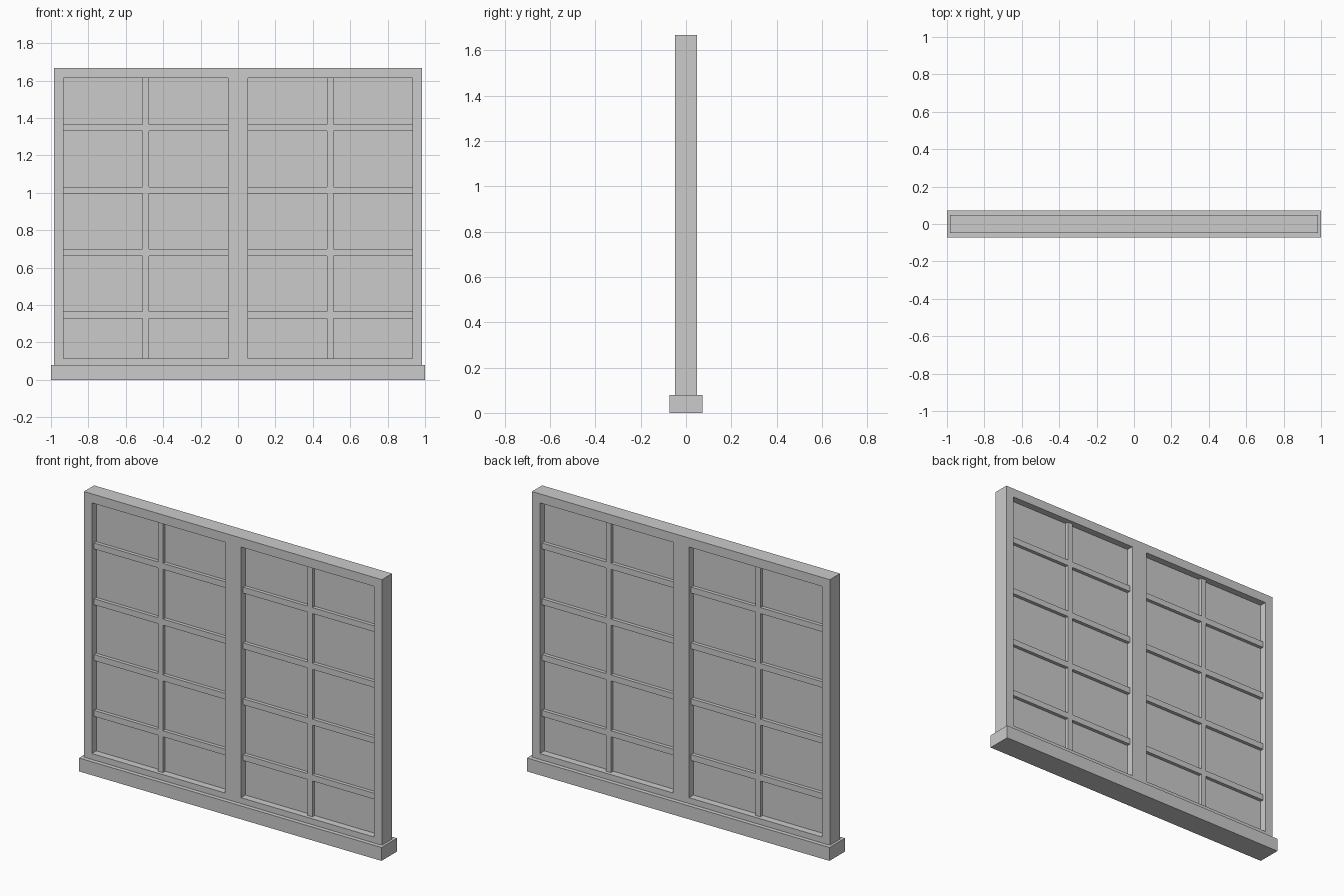
import bpy
import bmesh

if "Cube" in bpy.data.objects:
    bpy.data.objects.remove(bpy.data.objects["Cube"])


def new_object(name, bm):
    mesh = bpy.data.meshes.new(name)
    bm.to_mesh(mesh)
    bm.free()
    obj = bpy.data.objects.new(name, mesh)
    bpy.context.collection.objects.link(obj)
    return obj


def box(name, x0, x1, y0, y1, z0, z1):
    bm = bmesh.new()
    bmesh.ops.create_cube(bm, size=1)
    bmesh.ops.scale(bm, verts=bm.verts, vec=(x1 - x0, y1 - y0, z1 - z0))
    bmesh.ops.translate(bm, verts=bm.verts,
                        vec=((x0 + x1) / 2, (y0 + y1) / 2, (z0 + z1) / 2))
    return new_object(name, bm)


def lattice(name, xs, zs, depth, hole_parity):
    """Flat grid in the xz plane, open where both cell indices have hole_parity."""
    bm = bmesh.new()
    grid = [[bm.verts.new((x, 0, z)) for z in zs] for x in xs]
    for i in range(len(xs) - 1):
        for j in range(len(zs) - 1):
            if i % 2 == hole_parity and j % 2 == hole_parity:
                continue
            bm.faces.new((grid[i][j], grid[i + 1][j],
                          grid[i + 1][j + 1], grid[i][j + 1]))
    loose = [v for v in bm.verts if not v.link_faces]
    bmesh.ops.delete(bm, geom=loose, context='VERTS')
    obj = new_object(name, bm)
    solid = obj.modifiers.new("thickness", 'SOLIDIFY')
    solid.thickness = depth
    solid.offset = 0
    return obj


# Opening limits shared by frame, bars and glass
IN_X, OUT_X = 0.053, 0.933
LOW_Z, TOP_Z = 0.115, 1.613

# Sill
box("sill", -1, 1, -0.073, 0.073, 0, 0.08)

# Outer frame with centre mullion
lattice("frame", [-0.985, -OUT_X, -IN_X, IN_X, OUT_X, 0.985],
        [0.08, LOW_Z, TOP_Z, 1.667], 0.096, 1)

# Glazing bars and glass for each half
bar_z = [LOW_Z]
for k in range(4):
    centre = 0.347 + k * 0.3335
    bar_z += [centre - 0.018, centre + 0.018]
bar_z.append(TOP_Z)

for side, sign in (("left", -1), ("right", 1)):
    bar_x = sorted(sign * x for x in (IN_X, 0.477, 0.511, OUT_X))
    lattice(side + "_glazing_bars", bar_x, bar_z, 0.054, 0)
    box(side + "_glass", bar_x[0], bar_x[-1], -0.006, 0.006, LOW_Z, TOP_Z)
